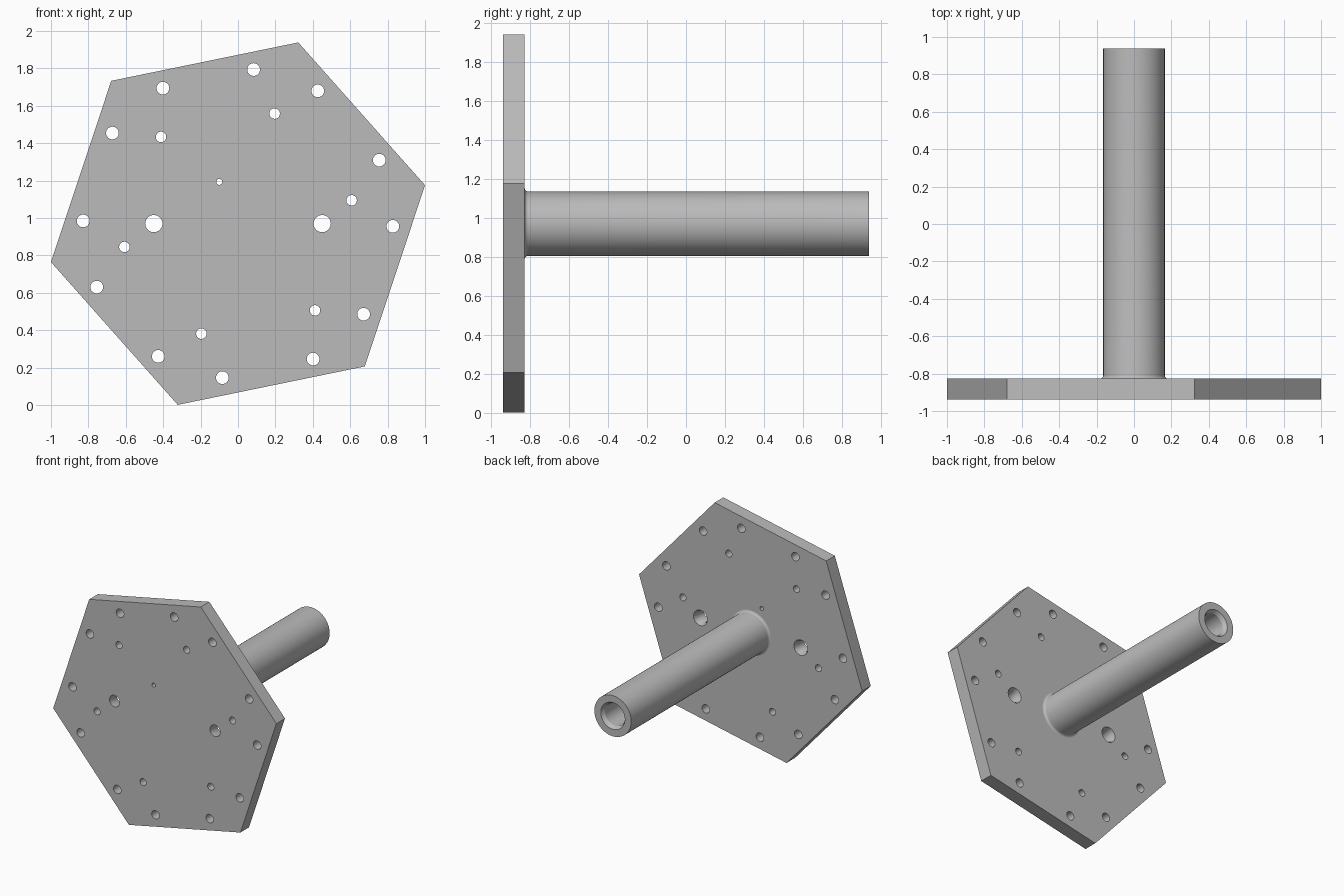
import bpy, bmesh, math
from mathutils import Matrix, Vector

cube = bpy.data.objects.get("Cube")
if cube:
    bpy.data.objects.remove(cube, do_unlink=True)

CENTRE_Z = 0.97
FRONT, BACK, END = -0.937, -0.827, 0.937
TILT = math.radians(11.6)

steel = bpy.data.materials.new("grey_steel")
steel.use_nodes = True
colour = (0.5, 0.5, 0.5, 1)
steel.diffuse_color = colour
steel.node_tree.nodes["Principled BSDF"].inputs["Base Color"].default_value = colour


def make_object(name, bm):
    bmesh.ops.recalc_face_normals(bm, faces=bm.faces)
    mesh = bpy.data.meshes.new(name)
    bm.to_mesh(mesh)
    bm.free()
    mesh.materials.append(steel)
    obj = bpy.data.objects.new(name, mesh)
    bpy.context.collection.objects.link(obj)
    return obj


def polar(radius, angle):
    return radius * math.cos(angle), radius * math.sin(angle)


def revolve(bm, profile, x=0, z=0, segments=32):
    """Revolve (radius, y) points about an axis along y."""
    verts = [bm.verts.new((x + r, y, CENTRE_Z + z)) for r, y in profile]
    edges = [bm.edges.new(pair) for pair in zip(verts, verts[1:])]
    result = bmesh.ops.spin(bm, geom=verts + edges, cent=(x, 0, CENTRE_Z + z),
                            axis=(0, 1, 0), angle=math.tau, steps=segments)
    bmesh.ops.remove_doubles(bm, verts=bm.verts, dist=0.0005)


def drill(bm, x, z, radius, sink=0):
    """Straight hole through the plate, optionally countersunk at the back."""
    profile = [(0, FRONT - 0.05), (radius, FRONT - 0.05)]
    if sink:
        profile += [(radius, BACK - 0.03), (sink, BACK), (sink, BACK + 0.05)]
    else:
        profile += [(radius, BACK + 0.05)]
    revolve(bm, profile + [(0, BACK + 0.05)], x, z)


def finish(obj):
    bpy.ops.object.select_all(action='DESELECT')
    obj.select_set(True)
    bpy.context.view_layer.objects.active = obj
    bpy.ops.object.shade_smooth_by_angle(angle=math.radians(30))


# Hexagonal plate
bm = bmesh.new()
corners = [polar(1.021, TILT + i * math.tau / 6) for i in range(6)]
base = bm.faces.new([bm.verts.new((x, FRONT, CENTRE_Z + z)) for x, z in corners])
extruded = bmesh.ops.extrude_face_region(bm, geom=[base])
bmesh.ops.translate(bm, vec=(0, BACK - FRONT, 0),
                    verts=[v for v in extruded["geom"] if isinstance(v, bmesh.types.BMVert)])
plate = make_object("hexagonal_plate", bm)

# Bolt circles, two countersunk holes and a small locating hole
bm = bmesh.new()
for i in range(6):
    turn = TILT + i * math.tau / 6
    drill(bm, *polar(0.62, turn), 0.028)
    for offset in (-1, 1):
        drill(bm, *polar(0.828, turn + offset * math.radians(12.6)), 0.034)
for side in (-1, 1):
    drill(bm, side * 0.45, 0, 0.046, 0.062)
drill(bm, -0.1, 0.223, 0.016)
cutter = make_object("hole_cutter", bm)
cutter.hide_render = True

cut = plate.modifiers.new("holes", 'BOOLEAN')
cut.operation = 'DIFFERENCE'
cut.solver = 'EXACT'
cut.object = cutter
bpy.context.view_layer.objects.active = plate
bpy.ops.object.modifier_apply(modifier=cut.name)
bpy.data.objects.remove(cutter, do_unlink=True)
finish(plate)

# Shaft with a filleted foot and a chamfered bore in the free end
R, FILLET = 0.165, 0.018
profile = [(R + FILLET, BACK - 0.005)]
for i in range(6):
    a = i / 5 * math.pi / 2
    profile.append((R + FILLET * (1 - math.sin(a)), BACK + FILLET * (1 - math.cos(a))))
profile += [(R, END), (0.108, END), (0.09, END - 0.03),
            (0.09, END - 0.4), (0, END - 0.45)]
bm = bmesh.new()
revolve(bm, profile, segments=64)
shaft = make_object("shaft", bm)
finish(shaft)
